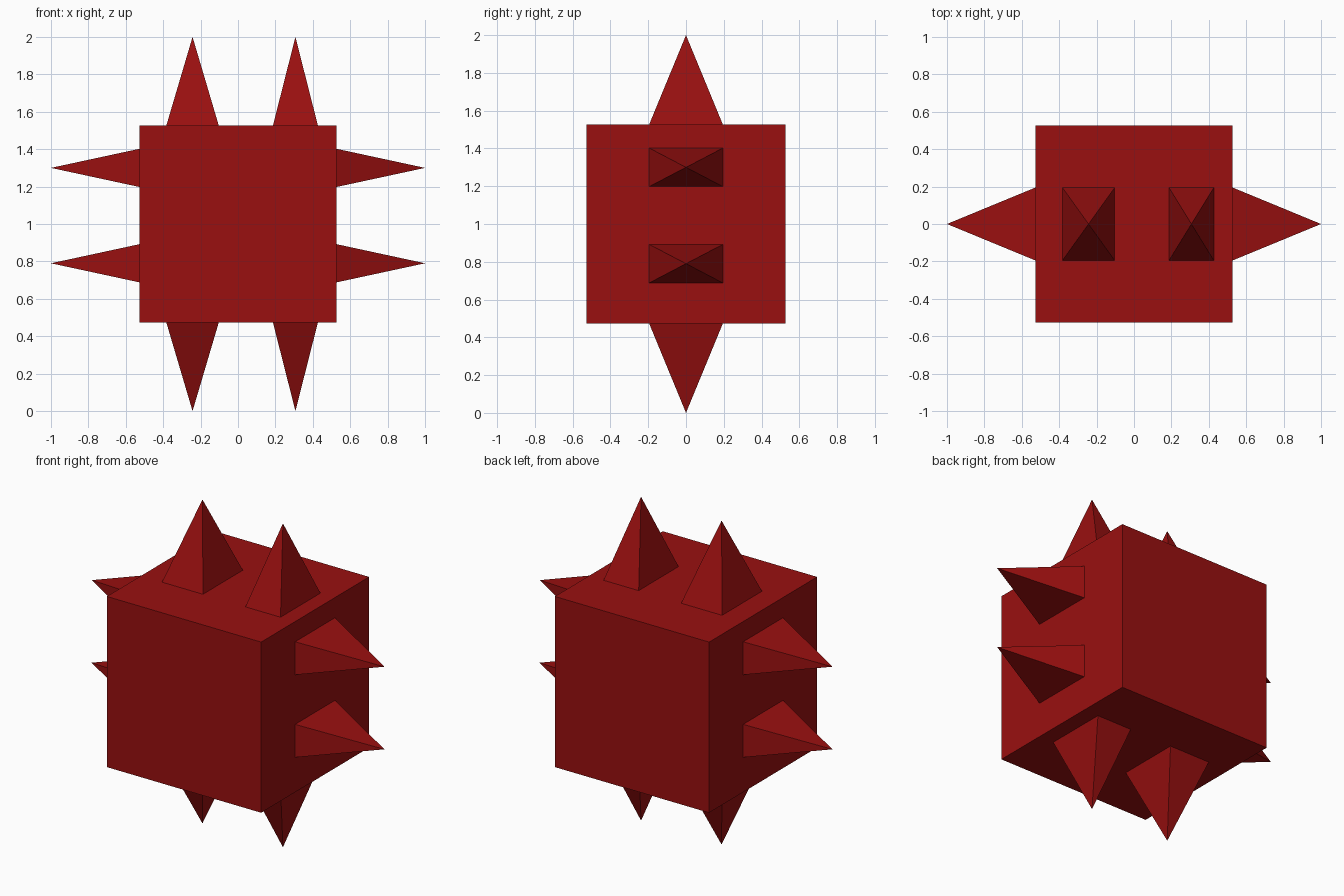
import bpy
import bmesh
from mathutils import Vector

if "Cube" in bpy.data.objects:
    bpy.data.objects.remove(bpy.data.objects["Cube"])

HALF = 0.527      # half the cube's edge
MID = 1.0         # height of the cube's centre
DEPTH = 0.195     # half width of every spike along y

red = bpy.data.materials.new("dark_red")
red.diffuse_color = (0.32, 0.005, 0.005, 1)
red.use_nodes = True
red.node_tree.nodes["Principled BSDF"].inputs["Base Color"].default_value = red.diffuse_color


def make_object(name, bm):
    bmesh.ops.recalc_face_normals(bm, faces=bm.faces)
    mesh = bpy.data.meshes.new(name)
    bm.to_mesh(mesh)
    bm.free()
    mesh.materials.append(red)
    obj = bpy.data.objects.new(name, mesh)
    bpy.context.collection.objects.link(obj)


def spike(name, base, outward, across, half_width):
    """Four-sided pyramid on a cube face, reaching 1 unit from the centre."""
    bm = bmesh.new()
    y = Vector((0, DEPTH, 0))
    w = across * half_width
    ring = [bm.verts.new(base + w * a + y * b)
            for a, b in ((-1, -1), (1, -1), (1, 1), (-1, 1))]
    tip = bm.verts.new(base + outward * (1 - HALF))
    bm.faces.new(ring)
    for i in range(4):
        bm.faces.new((ring[i], ring[(i + 1) % 4], tip))
    make_object(name, bm)


# Cube body
body = bmesh.new()
bmesh.ops.create_cube(body, size=2 * HALF)
bmesh.ops.translate(body, verts=body.verts, vec=(0, 0, MID))
make_object("cube_body", body)

X, Z = Vector((1, 0, 0)), Vector((0, 0, 1))

# Spikes on top and bottom: a wide pair on the left, narrow on the right
for side, s in (("top", 1), ("bottom", -1)):
    for label, x, half in (("left", -0.243, 0.14), ("right", 0.307, 0.12)):
        spike(f"{side}_spike_{label}", Vector((x, 0, MID + s * HALF)), Z * s, X, half)

# Spikes on the left and right sides
for side, s in (("right", 1), ("left", -1)):
    for label, z in (("upper", 1.30), ("lower", 0.79)):
        spike(f"{side}_spike_{label}", Vector((s * HALF, 0, z)), X * s, Z, 0.102)
